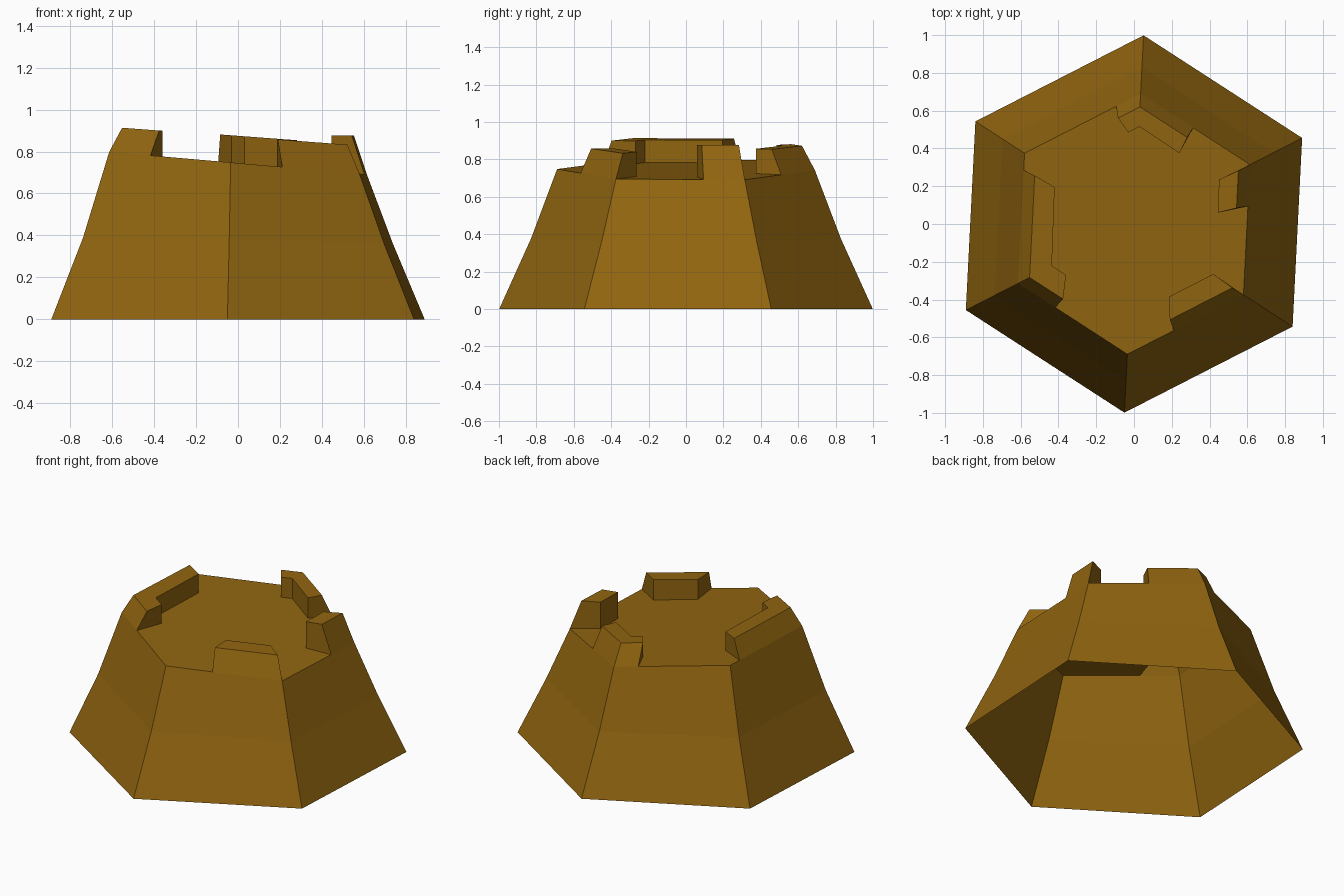
import bpy, bmesh
from math import cos, sin, radians, floor

cube = bpy.data.objects.get("Cube")
if cube:
    bpy.data.objects.remove(cube)

# Single ochre material
ochre = bpy.data.materials.new("ochre_clay")
ochre.use_nodes = True
colour = (0.283, 0.130, 0.005, 1)
ochre.diffuse_color = colour
ochre.node_tree.nodes["Principled BSDF"].inputs["Base Color"].default_value = colour


def corner(k, r):
    a = radians(27.1 + 60 * k)
    return r * cos(a), r * sin(a)


def rim(t):
    """Point on the deck outline: whole part is the corner, fraction runs along the side."""
    k = floor(t)
    (ax, ay), (bx, by) = corner(k, 0.69), corner(k + 1, 0.69)
    return ax + (bx - ax) * (t - k), ay + (by - ay) * (t - k)


def on_plane(p, height, slope):
    return p[0], p[1], height + slope * p[0]


def deck(p):
    return on_plane(p, 0.745, -0.087)


# Battlements: start and end on the outline, inner path, top height and slope
battlements = [
    (0.52, 1.21, [(0.24, 0.375), (0.03, 0.515), (-0.03, 0.485)], 0.875, -0.075),
    (2.13, 3.34, [(-0.42, 0.195), (-0.435, -0.22), (-0.36, -0.27)], 0.872, -0.075),
    (4.40, 5.00, [(0.185, -0.385), (0.42, -0.265)], 0.872, -0.075),
    (5.68, 6.00, [(0.445, 0.06), (0.45, 0.235)], 0.877, 0),
]

bm = bmesh.new()


def face(points):
    bm.faces.new([bm.verts.new(p) for p in points])


# Sloped walls, open underneath, with a bend at mid height
stops = sorted({t for b in battlements for t in b[:2]} | set(range(7)))
for k in range(6):
    low = [(*corner(i, 1), 0) for i in (k, k + 1)]
    mid = [on_plane(corner(i, 0.83), 0.375, -0.02) for i in (k, k + 1)]
    high = [deck(rim(t)) for t in stops if k <= t <= k + 1]
    face(low + mid[::-1])
    face(mid + high[::-1])

# Hollow battlements leaning inwards
for start, end, inner, height, slope in battlements:
    base = [rim(t) for t in stops if t in (start, end) or (start < t < end and t == int(t))]
    outer = [on_plane((x * 0.9, y * 0.9), height, slope) for x, y in base]
    foot = [deck(p) for p in base]
    inner_foot = [deck(p) for p in inner]
    inner_top = [on_plane(p, height, slope) for p in inner]
    for i in range(len(base) - 1):
        face([foot[i], foot[i + 1], outer[i + 1], outer[i]])
        face([outer[i], outer[i + 1], inner_top[i + 1], inner_top[i]])
        face([inner_foot[i + 1], inner_foot[i], inner_top[i], inner_top[i + 1]])
    face([foot[0], outer[0], inner_top[0], inner_foot[0]])
    face([foot[-1], inner_foot[-1], inner_top[-1], outer[-1]])

# Tilted deck, stepping inside each battlement
outline = []
for t in stops[1:]:
    if any(b[0] < t < b[1] for b in battlements):
        continue
    outline.append(deck(rim(t)))
    for b in battlements:
        if b[0] == t:
            outline += [deck(p) for p in b[2]]
face(outline)

bmesh.ops.remove_doubles(bm, verts=bm.verts, dist=0.0005)
mesh = bpy.data.meshes.new("hexagonal_tower")
bm.to_mesh(mesh)
bm.free()
mesh.materials.append(ochre)
tower = bpy.data.objects.new("hexagonal_tower", mesh)
bpy.context.collection.objects.link(tower)
